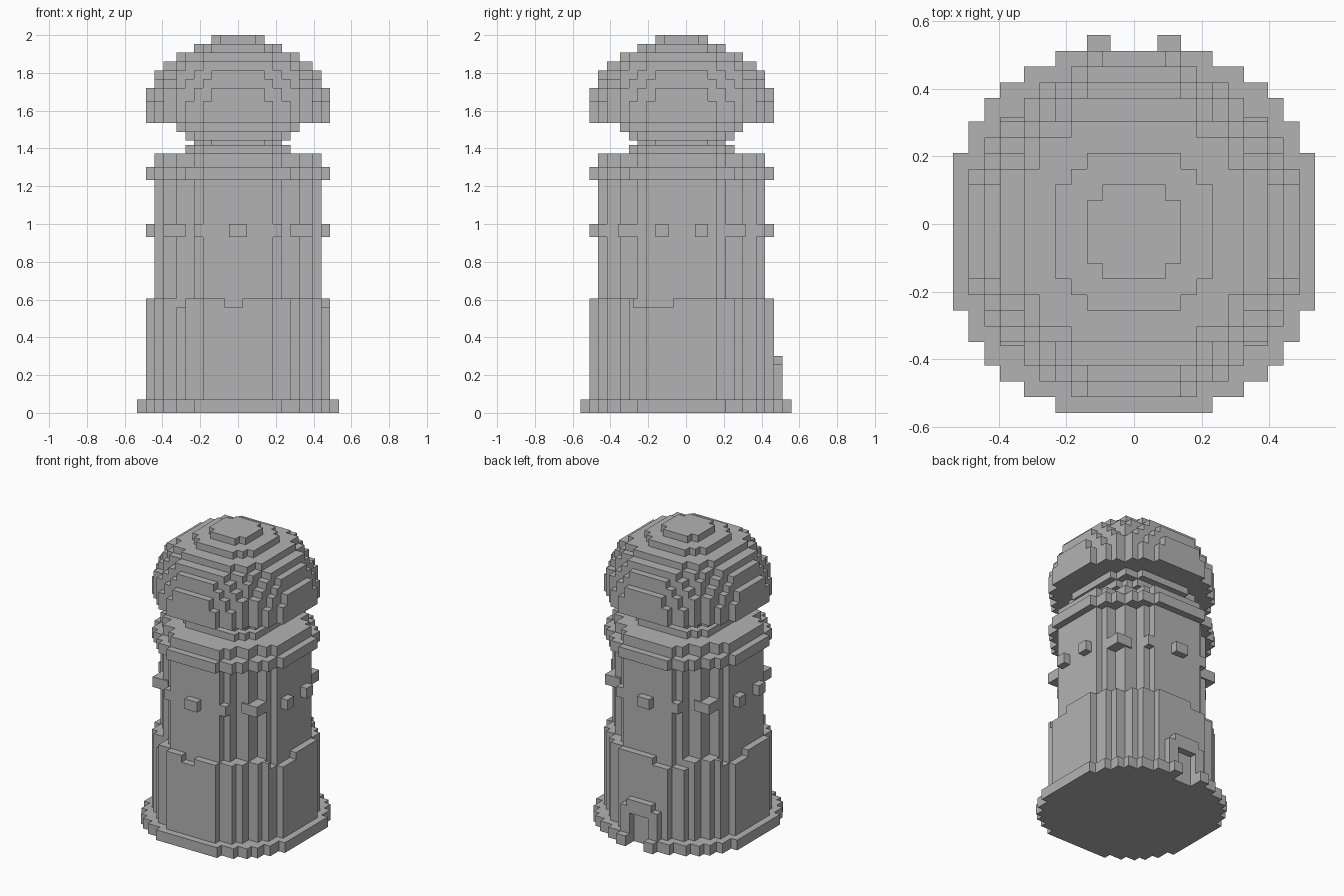
import bpy, bmesh
from mathutils import Vector

U = 2 / 86          # one block unit
Y_SHIFT = -1        # the tower sits slightly forward because of the doorway

if "Cube" in bpy.data.objects:
    bpy.data.objects.remove(bpy.data.objects["Cube"])

stone = bpy.data.materials.new("grey_stone")
stone.use_nodes = True
stone.diffuse_color = (0.45, 0.45, 0.45, 1)
stone.node_tree.nodes["Principled BSDF"].inputs["Base Color"].default_value = (0.45, 0.45, 0.45, 1)


def to_world(x, y, z):
    return Vector((x, y + Y_SHIFT, z)) * U


def finish(name, bm):
    bmesh.ops.recalc_face_normals(bm, faces=bm.faces)
    mesh = bpy.data.meshes.new(name)
    bm.to_mesh(mesh)
    bm.free()
    mesh.materials.append(stone)
    obj = bpy.data.objects.new(name, mesh)
    bpy.context.collection.objects.link(obj)
    return obj


def stepped_disc(name, corners, z0, z1):
    """Prism whose outline is a staircase circle, given its corners in one quadrant."""
    quad = []
    for i, (x, y) in enumerate(corners):
        quad.append((x, y))
        if i + 1 < len(corners):
            quad.append((x, corners[i + 1][1]))
    back = quad[::-1]
    outline = (quad + [(x, -y) for x, y in back]
               + [(-x, -y) for x, y in quad] + [(-x, y) for x, y in back])
    bm = bmesh.new()
    face = bm.faces.new([bm.verts.new(to_world(x, y, z0)) for x, y in outline])
    top = bmesh.ops.extrude_face_region(bm, geom=[face], use_keep_orig=True)
    bmesh.ops.translate(bm, vec=(0, 0, (z1 - z0) * U),
                        verts=[g for g in top["geom"] if isinstance(g, bmesh.types.BMVert)])
    return finish(name, bm)


def block(name, xs, ys, zs):
    """Box between pairs of limits."""
    bm = bmesh.new()
    bmesh.ops.create_cube(bm, size=1)
    for v in bm.verts:
        v.co = to_world(*(lim[int(c > 0)] for lim, c in zip((xs, ys, zs), v.co)))
    return finish(name, bm)


def cut(target, xs, ys, zs):
    """Remove a box from a part."""
    cutter = block("cutter", xs, ys, zs)
    cutter.hide_render = True
    mod = target.modifiers.new("notch", "BOOLEAN")
    mod.operation, mod.solver, mod.object = "DIFFERENCE", "EXACT", cutter
    bpy.context.view_layer.objects.active = target
    bpy.ops.object.modifier_apply(modifier=mod.name)
    bpy.data.objects.remove(cutter)


def mirrored(half):
    """Complete a quadrant staircase across its diagonal."""
    return half + [(y, x) for x, y in reversed(half) if x != y]


# Staircase outlines by radius
R23 = mirrored([(10, 23), (14, 21), (17, 19)])
R21 = mirrored([(8, 21), (12, 19), (14, 17)])
R21_TIGHT = mirrored([(6, 21), (10, 19), (14, 17)])
R19 = mirrored([(8, 19), (10, 17), (14, 14)])
R19_WIDE = mirrored([(8, 19), (12, 17), (14, 14)])
R19_TIGHT = mirrored([(6, 19), (10, 17), (14, 14)])
R17 = mirrored([(8, 17), (12, 14)])
R14 = mirrored([(8, 14), (12, 12)])
R12 = mirrored([(8, 12), (10, 10)])
R10 = mirrored([(6, 10), (8, 8)])
R6 = mirrored([(4, 6)])

# Base and tower walls
base = stepped_disc("base", R23, 0, 3)
cut(base, (-3, 3), (21, 26), (-1, 4))
stepped_disc("lower_wall", R21, 3, 24)
stepped_disc("upper_wall", R19, 3, 53)

# Worn rim of the lower wall
rim = stepped_disc("lower_wall_rim", R21, 24, 26)
for xs, ys in [((-3, 1), (-22, -18)), ((-14, -12), (-18, -13)), ((17, 22), (-11, -2)),
               ((-22, -17), (2, 11)), ((-12, -3), (17, 22))]:
    cut(rim, xs, ys, (23, 27))

# Cornice, neck and dome layers
layers = [("cornice", R21, 53, 56), ("parapet", R19, 56, 59),
          ("neck_foot", R12, 59, 61), ("neck", R10, 61, 62), ("neck_head", R12, 62, 64),
          ("dome_collar", R14, 64, 66), ("dome_rim", R21, 66, 71),
          ("dome_rim_top", R21_TIGHT, 71, 74), ("dome_lower", R19_WIDE, 74, 76),
          ("dome_middle", R19_TIGHT, 76, 78), ("dome_shoulder", R17, 78, 80),
          ("dome_upper", R14, 80, 82), ("dome_crown", R10, 82, 84), ("dome_cap", R6, 84, 86)]
for name, outline, z0, z1 in layers:
    stepped_disc(name, outline, z0, z1)

# Projecting blocks around the upper wall
ledge = (40, 43)
for s in (-1, 1):
    block("middle_block", (-2, 2), sorted((s * 18, s * 21)), ledge)
    for t in (-1, 1):
        block("side_block", sorted((s * 18, s * 21)), sorted((t * 3, t * 6)), ledge)
        block("corner_block", sorted((s * 12, s * 17)), sorted((t * 10, t * 14.5)), ledge)
        block("narrow_corner_block", sorted((s * 8, s * 10)), sorted((t * 16, t * 19)), ledge)

# Doorway at the back
for s in (-1, 1):
    xs = sorted((s * 3, s * 6))
    block("door_post", xs, (20, 23), (3, 11))
    block("door_step", xs, (22, 25), (0, 3))
block("door_lintel", (-3, 3), (20, 23), (9, 11))
block("door_arch", (-4, 4), (20, 23), (11, 13))
